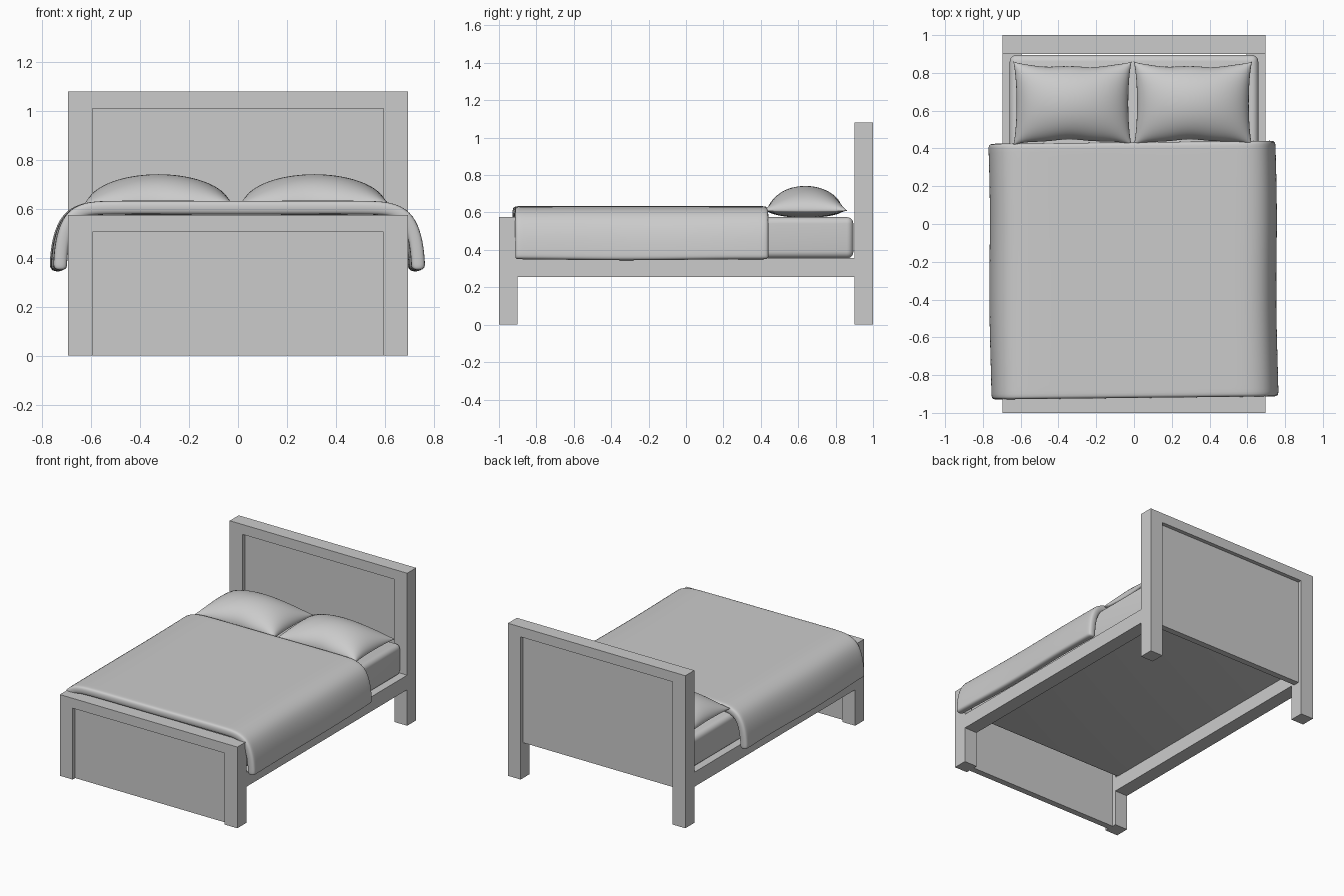
import bpy, math

if "Cube" in bpy.data.objects:
    bpy.data.objects.remove(bpy.data.objects["Cube"])


def mesh_object(name, verts, faces):
    me = bpy.data.meshes.new(name)
    me.from_pydata(verts, [], faces)
    me.update()
    ob = bpy.data.objects.new(name, me)
    bpy.context.collection.objects.link(ob)
    return ob


def box(name, x0, x1, y0, y1, z0, z1):
    v = [(x, y, z) for z in (z0, z1) for x, y in ((x0, y0), (x1, y0), (x1, y1), (x0, y1))]
    f = [(3, 2, 1, 0), (4, 5, 6, 7)]
    f += [(i, (i + 1) % 4, (i + 1) % 4 + 4, i + 4) for i in range(4)]
    return mesh_object(name, v, f)


def smooth(ob):
    for p in ob.data.polygons:
        p.use_smooth = True


W, P = 0.695, 0.595   # outer half width, inner edge of posts


# Headboard and footboard: two posts, top rail, recessed panel
def end_board(name, y0, y1, top, panel_bottom):
    for side, a, b in (("left", -W, -P), ("right", P, W)):
        box(f"{name}_post_{side}", a, b, y0, y1, 0, top)
    box(f"{name}_top_rail", -P, P, y0, y1, top - 0.07, top)
    box(f"{name}_panel", -P, P, y0 + 0.028, y1 - 0.028, panel_bottom, top - 0.07)


end_board("headboard", 0.9, 1.0, 1.08, 0.25)
end_board("footboard", -1.0, -0.9, 0.575, 0.0)

# Side rails
for side, a, b in (("left", -W, -P), ("right", P, W)):
    box(f"side_rail_{side}", a, b, -0.9, 0.9, 0.255, 0.358)

# Mattress
mattress = box("mattress", -0.658, 0.658, -0.9, 0.895, 0.355, 0.575)
bev = mattress.modifiers.new("round", 'BEVEL')
bev.width, bev.segments = 0.035, 5
smooth(mattress)

# Duvet: a draped sheet, thickened and subdivided
half = [(0.0, 0.605), (0.3, 0.606), (0.53, 0.606), (0.62, 0.602), (0.685, 0.57),
        (0.716, 0.5), (0.728, 0.43), (0.732, 0.375), (0.732, 0.346)]
profile = [(-x, z) for x, z in reversed(half[1:])] + half
rows = [-0.922, -0.895, -0.75, -0.55, -0.35, -0.15, 0.05, 0.25, 0.405, 0.434]
verts = []
for j, y in enumerate(rows):
    for x, z in profile:
        drop = max(0, (abs(x) - 0.6) / 0.13)      # how far down the side
        lean = -0.008 * y - 0.006 + 0.004 * math.sin(6 * y + 1)
        dy = 0.008 * x / 0.73 * (1 if j > 7 or j < 2 else 0)
        verts.append((x + drop * lean, y + dy, z + 0.003 * math.sin(5 * y) * drop))
n = len(profile)
faces = [(j * n + i, j * n + i + 1, (j + 1) * n + i + 1, (j + 1) * n + i)
         for j in range(len(rows) - 1) for i in range(n - 1)]
duvet = mesh_object("duvet", verts, faces)
sol = duvet.modifiers.new("thickness", 'SOLIDIFY')
sol.thickness, sol.offset = 0.056, 0
sub = duvet.modifiers.new("soften", 'SUBSURF')
sub.levels = sub.render_levels = 2
smooth(duvet)


# Pillows: two puffed grids joined along a pinched seam
def pillow(name, cx, cy, n=32):
    verts, faces = [], []
    for height in (0.132, -0.038):
        base = len(verts)
        for j in range(n + 1):
            for i in range(n + 1):
                u = -math.cos(math.pi * i / n)
                v = -math.cos(math.pi * j / n)
                puff = ((1 - u * u) * (1 - v * v)) ** 0.5
                wrinkle = 0.004 * math.sin(7 * u + 2) * v ** 4 * (1 - u * u)
                verts.append((cx + 0.316 * u * (1 - 0.065 * (1 - v * v) ** 0.7),
                              cy + 0.228 * v * (1 - 0.15 * (1 - u * u) ** 0.5) + wrinkle,
                              0.61 + height * puff))
        for j in range(n):
            for i in range(n):
                a = base + j * (n + 1) + i
                f = (a, a + 1, a + n + 2, a + n + 1)
                faces.append(f if height > 0 else f[::-1])
    ob = mesh_object(name, verts, faces)
    weld = ob.modifiers.new("seam", 'WELD')
    weld.merge_threshold = 0.0001
    smooth(ob)


pillow("pillow_left", -0.326, 0.638)
pillow("pillow_right", 0.312, 0.638)
